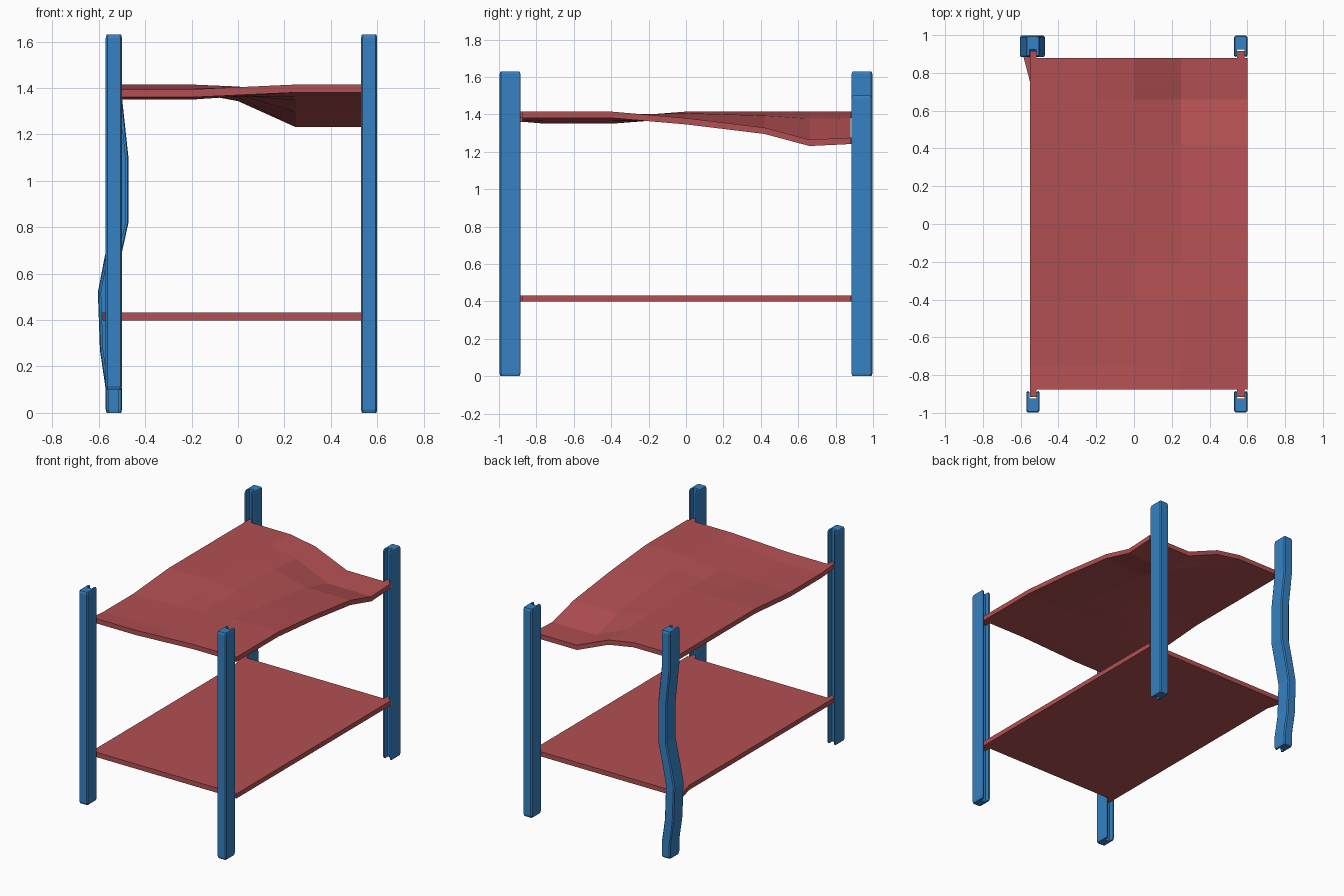
import bpy, bmesh

if "Cube" in bpy.data.objects:
    bpy.data.objects.remove(bpy.data.objects["Cube"])


def material(name, rgb):
    m = bpy.data.materials.new(name)
    m.diffuse_color = (*rgb, 1)
    m.use_nodes = True
    m.node_tree.nodes["Principled BSDF"].inputs["Base Color"].default_value = m.diffuse_color
    return m


BLUE = material("post blue", (0.036, 0.22, 0.54))
RED = material("shelf red", (0.45, 0.08, 0.085))


def finish(bm, name, mat):
    bmesh.ops.recalc_face_normals(bm, faces=bm.faces)
    me = bpy.data.meshes.new(name)
    bm.to_mesh(me)
    bm.free()
    me.materials.append(mat)
    ob = bpy.data.objects.new(name, me)
    bpy.context.collection.objects.link(ob)
    return ob


def interp(pts, t):
    if t <= pts[0][0]:
        return pts[0][1]
    for (a, u), (b, v) in zip(pts, pts[1:]):
        if t <= b:
            return u + (v - u) * (t - a) / (b - a)
    return pts[-1][1]


# Grooved post profile: groove opens towards +y, outer corners chamfered
HALF = [(0.021, 0.018), (0.021, 0.054), (0.031, 0.056), (0.035, 0.049),
        (0.035, -0.048), (0.028, -0.056)]
PROFILE = HALF + [(-x, y) for x, y in reversed(HALF)]


def post(name, x, side, z0, z1, bend=()):
    # side = +1 at the back (groove faces the front), -1 at the front
    rings = [(z0, 0.9, 0), (z0 + 0.015, 1, 0)]
    rings += [(z, 1, dx) for z, dx in bend]
    rings += [(z1 - 0.015, 1, 0), (z1, 0.9, 0)]
    bm = bmesh.new()
    loops = [[bm.verts.new((x + dx + px * s, side * 0.941 - side * py * s, z))
              for px, py in PROFILE] for z, s, dx in rings]
    n = len(PROFILE)
    for a, b in zip(loops, loops[1:]):
        for i in range(n):
            j = (i + 1) % n
            bm.faces.new((a[i], a[j], b[j], b[i]))
    bm.faces.new(loops[0])
    bm.faces.new(loops[-1])
    finish(bm, name, BLUE)


WAVE = [(0.1, 0), (0.27, -0.025), (0.52, -0.034), (0.67, -0.005),
        (0.82, 0.028), (1.1, 0.028), (1.36, 0.0)]
post("front_left_post", -0.535, -1, 0.1, 1.63)
post("front_right_post", 0.565, -1, 0, 1.63)
post("back_right_post", 0.565, 1, 0, 1.5)
post("back_left_bent_post", -0.535, 1, 0, 1.63, WAVE)

# Shelf grid; the outer rows form tabs that sit in the post grooves
XS = [-0.55, -0.515, -0.35, -0.2, 0, 0.25, 0.545, 0.585, 0.6]
YS = [-0.915, -0.875, -0.75, -0.4, -0.2, 0, 0.42, 0.66, 0.75, 0.88, 0.915]
TAB_COLUMNS = (0, 6)


def shelf(name, height, shift):
    bm = bmesh.new()
    layers = []
    for t in (0, 0.034):
        layers.append([[bm.verts.new((x + shift(x, y), y, height(x, y) + t))
                        for x in XS] for y in YS])
    lo, hi = layers
    rows, cols = len(YS) - 1, len(XS) - 1
    cells = {(j, i) for j in range(rows) for i in range(cols)
             if 0 < j < rows - 1 or i in TAB_COLUMNS}
    for j, i in cells:
        for g in layers:
            bm.faces.new((g[j][i], g[j][i + 1], g[j + 1][i + 1], g[j + 1][i]))
        # side walls wherever the neighbouring cell is missing
        for dj, di, p, q in ((-1, 0, (j, i), (j, i + 1)),
                             (1, 0, (j + 1, i), (j + 1, i + 1)),
                             (0, -1, (j, i), (j + 1, i)),
                             (0, 1, (j, i + 1), (j + 1, i + 1))):
            if (j + dj, i + di) not in cells:
                bm.faces.new((lo[p[0]][p[1]], lo[q[0]][q[1]],
                              hi[q[0]][q[1]], hi[p[0]][p[1]]))
    loose = [v for v in bm.verts if not v.link_faces]
    bmesh.ops.delete(bm, geom=loose, context='VERTS')
    finish(bm, name, RED)


# Upper shelf: back right corner sags, front left dips slightly
def upper_height(x, y):
    sag = interp([(-0.2, 0), (0, 0.25), (0.25, 1)], x)
    sag *= interp([(-0.4, 0), (0, 0.23), (0.42, 0.57), (0.66, 1), (0.88, 0.93)], y)
    dip = interp([(-0.2, 1), (0.25, 0)], x)
    dip *= interp([(-0.88, 0.65), (-0.75, 1), (-0.4, 1), (0, 0)], y)
    return 1.381 - 0.15 * sag - 0.031 * dip


# Lower shelf: flat, back left corner follows the bent post
def lower_shift(x, y):
    return interp([(0.75, 0), (0.88, -0.034)], y) * interp([(-0.51, 1), (-0.2, 0)], x)


shelf("upper_shelf", upper_height, lambda x, y: 0)
shelf("lower_shelf", lambda x, y: 0.399, lower_shift)
